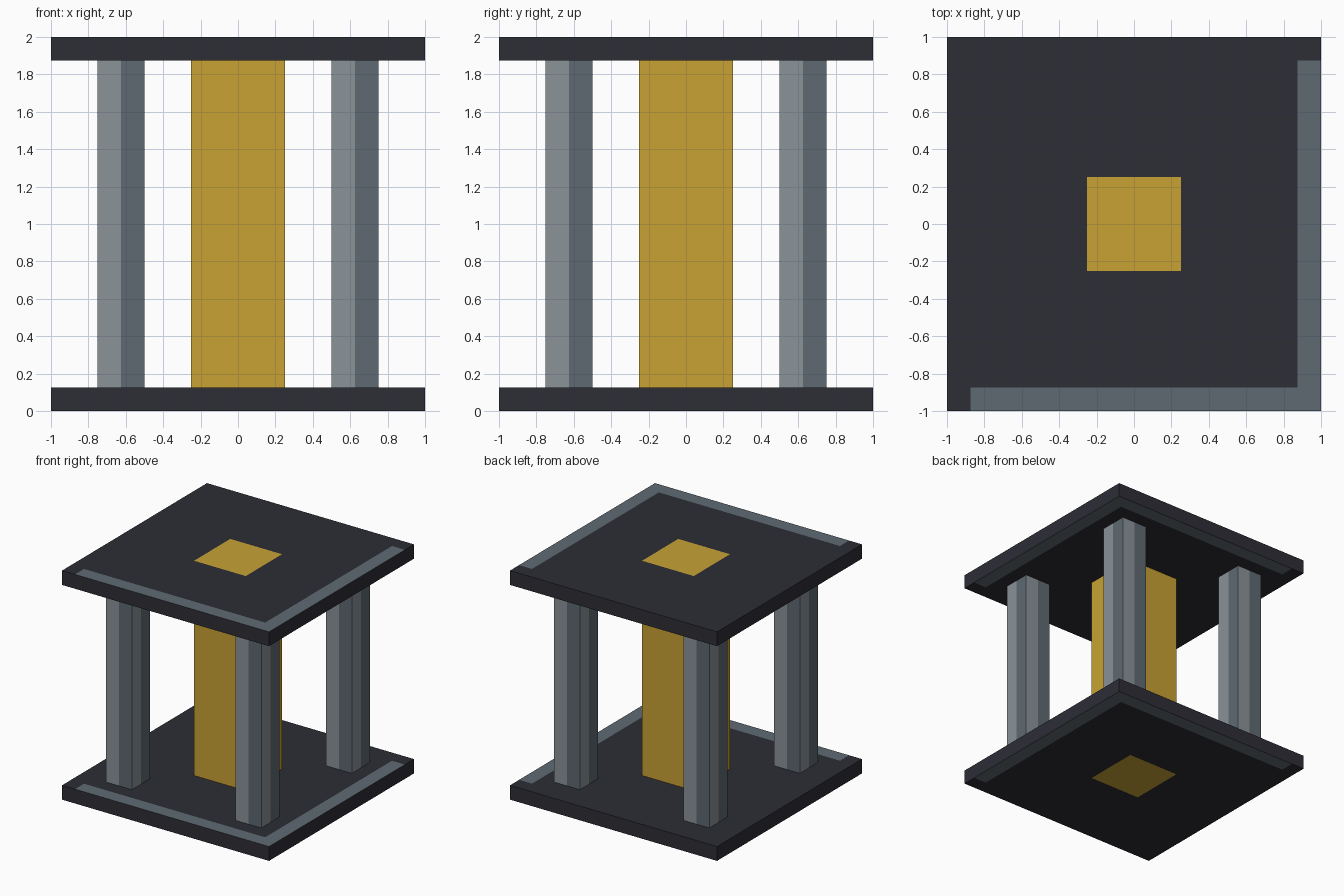
import bpy
import bmesh
from mathutils import Vector

if "Cube" in bpy.data.objects:
    bpy.data.objects.remove(bpy.data.objects["Cube"], do_unlink=True)

UP = Vector((0, 0, 1))
SLAB = 0.125      # slab thickness and trim width
CORE = 0.25       # half width of the core
EDGE = 1 - SLAB   # inner line of the slab trim


def material(name, hex_colour):
    srgb = [int(hex_colour[i:i + 2], 16) / 255 for i in (0, 2, 4)]
    linear = [c / 12.92 if c <= 0.04045 else ((c + 0.055) / 1.055) ** 2.4 for c in srgb]
    mat = bpy.data.materials.new(name)
    mat.use_nodes = True
    mat.diffuse_color = (*linear, 1)
    mat.node_tree.nodes["Principled BSDF"].inputs["Base Color"].default_value = (*linear, 1)
    return mat


dark = material("dark slate", "2d2d36")
steel = material("steel grey", "5f6a72")
pale = material("pale grey", "8a9399")
gold = material("gold", "c8a234")


def box(name, size, location, materials, cuts=(), rule=None):
    """Box sliced at the given x and y offsets, coloured by a face rule."""
    bm = bmesh.new()
    bmesh.ops.create_cube(bm, size=1)
    bmesh.ops.scale(bm, vec=size, verts=bm.verts)
    for cut in cuts:
        for axis in (Vector((1, 0, 0)), Vector((0, 1, 0))):
            bmesh.ops.bisect_plane(bm, geom=bm.verts[:] + bm.edges[:] + bm.faces[:],
                                   plane_co=axis * cut, plane_no=axis)
    bm.normal_update()
    if rule:
        for face in bm.faces:
            face.material_index = rule(face.calc_center_median(), face.normal)
    mesh = bpy.data.meshes.new(name)
    bm.to_mesh(mesh)
    bm.free()
    for mat in materials:
        mesh.materials.append(mat)
    obj = bpy.data.objects.new(name, mesh)
    obj.location = location
    bpy.context.collection.objects.link(obj)
    return obj


def slab_rule(centre, normal):
    """Gold centre square and an L-shaped trim on the flat sides."""
    if abs(normal.z) < 0.5:
        return 0
    x, y = centre.x, centre.y * normal.z
    if max(abs(x), abs(y)) < CORE:
        return 2
    if (x > EDGE and y < EDGE) or (y < -EDGE and x > -EDGE):
        return 1
    return 0


def pillar_rule(centre, normal):
    """Each side is pale on its left half and darker on its right half."""
    return 1 if centre.dot(UP.cross(normal)) < -0.01 else 0


# Slabs
for name, z in (("bottom_slab", SLAB / 2), ("top_slab", 2 - SLAB / 2)):
    box(name, (2, 2, SLAB), (0, 0, z), (dark, steel, gold),
        (-EDGE, -CORE, CORE, EDGE), slab_rule)

# Central core
height = 2 - 2 * SLAB
box("core", (2 * CORE, 2 * CORE, height), (0, 0, 1), (gold,))

# Corner pillars
for front, y in (("front", -1), ("back", 1)):
    for side, x in (("left", 1), ("right", -1)):
        box(f"{front}_{side}_pillar", (0.25, 0.25, height),
            (x * 0.625, y * 0.625, 1), (steel, pale), (0,), pillar_rule)
